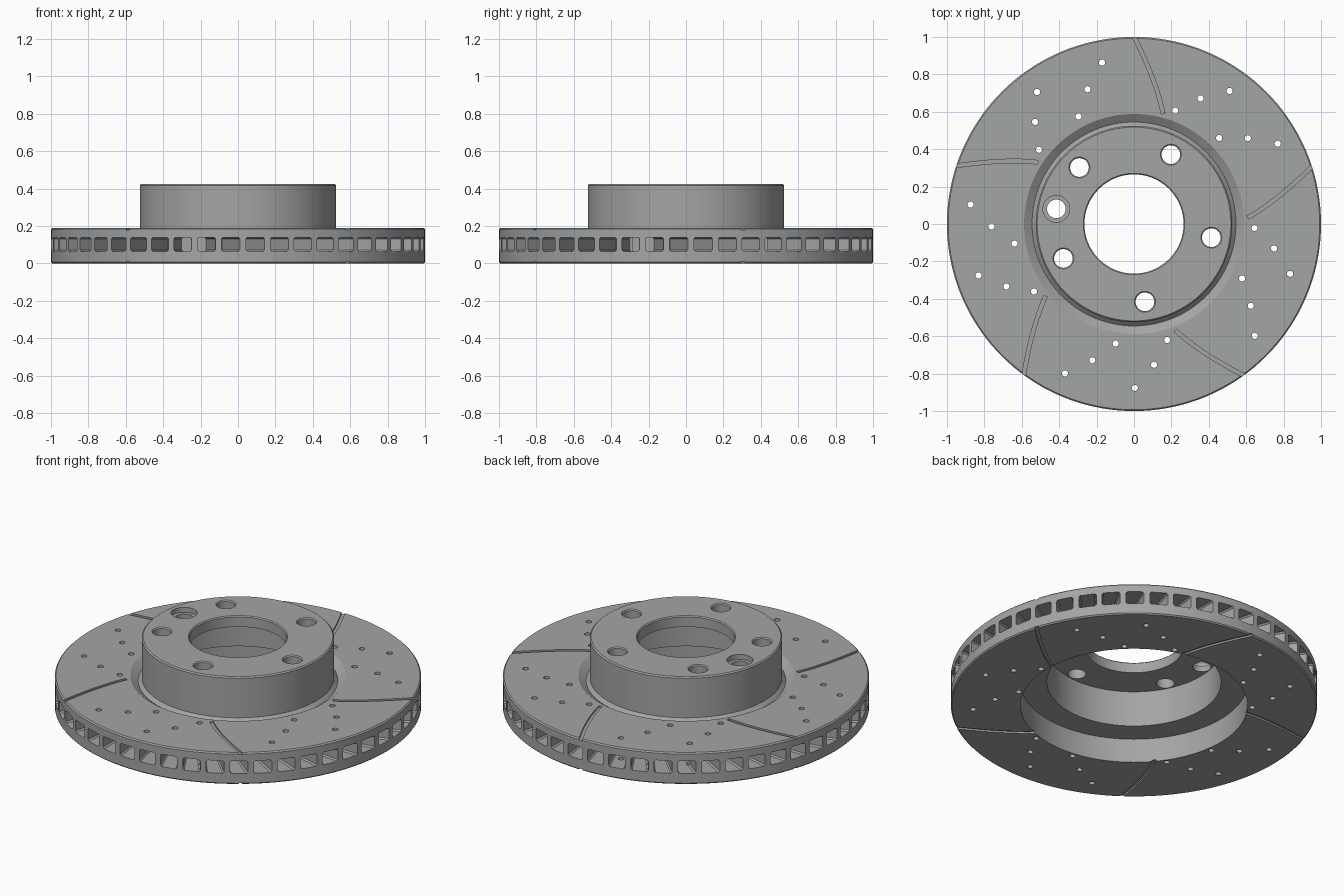
import bpy, bmesh, math
from mathutils import Matrix, Vector

if "Cube" in bpy.data.objects:
    bpy.data.objects.remove(bpy.data.objects["Cube"])

TAU = 2 * math.pi
rad = math.radians

metal = bpy.data.materials.new("cast_metal_grey")
metal.diffuse_color = (0.37, 0.38, 0.375, 1)
metal.use_nodes = True
metal.node_tree.nodes["Principled BSDF"].inputs["Base Color"].default_value = metal.diffuse_color


def make_object(name, bm):
    bmesh.ops.recalc_face_normals(bm, faces=bm.faces)
    me = bpy.data.meshes.new(name)
    bm.to_mesh(me)
    bm.free()
    ob = bpy.data.objects.new(name, me)
    bpy.context.collection.objects.link(ob)
    return ob


def polar(r, a):
    return Vector((r * math.cos(a), r * math.sin(a), 0))


def cylinder(bm, r, pos, z0, z1, segs, r_top=None):
    bmesh.ops.create_cone(bm, cap_ends=True, segments=segs, radius1=r,
                          radius2=r if r_top is None else r_top, depth=z1 - z0,
                          matrix=Matrix.Translation((pos.x, pos.y, (z0 + z1) / 2)))


def loft(bm, rings):
    # closed solid through equal-length rings of points
    vs = [[bm.verts.new(p) for p in ring] for ring in rings]
    n = len(vs[0])
    for a, b in zip(vs, vs[1:]):
        for i in range(n):
            bm.faces.new((a[i], a[(i + 1) % n], b[(i + 1) % n], b[i]))
    bm.faces.new(vs[0])
    bm.faces.new(vs[-1])


# disc and hat: one revolved closed profile (radius, height)
profile = [(.265, .36), (.475, .36), (.475, .145), (.62, .145), (.62, 0), (.993, 0),
           (1, .007), (1, .183), (.993, .19), (.588, .19), (.545, .16), (.525, .18),
           (.525, .418), (.518, .425), (.271, .425), (.265, .419)]
SEGS = 144
bm = bmesh.new()
cols = [[bm.verts.new(polar(r, TAU * k / SEGS) + Vector((0, 0, z))) for r, z in profile]
        for k in range(SEGS)]
for k in range(SEGS):
    a, b = cols[k], cols[(k + 1) % SEGS]
    for i in range(len(profile)):
        j = (i + 1) % len(profile)
        bm.faces.new((a[i], b[i], b[j], a[j]))
disc = make_object("brake_disc", bm)
disc.data.materials.append(metal)

# cooling vents: 48 slanted tapering pockets with clipped corners
bm = bmesh.new()


def vent_ring(r, ang, w):
    t = polar(1, ang + math.pi / 2)
    h, c, zc = .0375, .008, .1025
    pts = [(w - c, -h), (w, -h + c), (w, h - c), (w - c, h),
           (-w + c, h), (-w, h - c), (-w, -h + c), (-w + c, -h)]
    return [polar(r, ang) + t * x + Vector((0, 0, zc + z)) for x, z in pts]


for k in range(48):
    a = rad(-92.25 + 7.5 * k)
    loft(bm, [vent_ring(1.04, a + rad(.6), .052), vent_ring(.82, a - rad(3), .038),
              vent_ring(.66, a - rad(7.5), .027)])
vents = make_object("vent_cutter", bm)

# through holes: drilled pattern, bolt holes and locating hole
bm = bmesh.new()
drill = [(.88, 29.2), (.876, 54.3), (.76, 62.1), (.762, 37), (.645, 70), (.647, 45.3)]
for k in range(5):
    for r, a in drill:
        cylinder(bm, .0165, polar(r, rad(a + 72 * k)), -.1, .3, 16)
    cylinder(bm, .05, polar(.42, rad(62 + 72 * k)), .3, .5, 32)
cylinder(bm, .05, polar(.423, rad(169)), .3, .5, 32)
holes = make_object("hole_cutter", bm)

# counterbore of the locating hole and small chamfers on the bolt holes
bm = bmesh.new()
cylinder(bm, .072, polar(.423, rad(169)), .395, .5, 32)
for k in range(5):
    cylinder(bm, .049, polar(.42, rad(62 + 72 * k)), .418, .429, 32, .06)
bores = make_object("counterbore_cutter", bm)

# curved wiping grooves on both friction faces
bm = bmesh.new()
p0, p1, p2 = Vector((-.004, 1.012, 0)), Vector((.1225, .76, 0)), Vector((.155, .59, 0))
for k in range(5):
    rot = Matrix.Rotation(rad(72 * k), 3, 'Z')
    for z0, z1 in ((-.05, .01), (.18, .25)):
        rings = []
        for i in range(13):
            t = i / 12
            p = p0 * (1 - t) ** 2 + p1 * 2 * t * (1 - t) + p2 * t * t
            d = ((p1 - p0) * (1 - t) + (p2 - p1) * t).normalized()
            s = Vector((-d.y, d.x, 0)) * .01
            rings.append([rot @ (p + s * e + Vector((0, 0, z)))
                          for e, z in ((-1, z0), (1, z0), (1, z1), (-1, z1))])
        loft(bm, rings)
grooves = make_object("groove_cutter", bm)

# cut everything, then bake the result and drop the cutters
cutters = [vents, grooves, holes, bores]
for c in cutters:
    c.hide_render = True
    m = disc.modifiers.new(c.name, 'BOOLEAN')
    m.operation = 'DIFFERENCE'
    m.solver = 'EXACT'
    m.object = c
dg = bpy.context.evaluated_depsgraph_get()
baked = bpy.data.meshes.new_from_object(disc.evaluated_get(dg))
disc.modifiers.clear()
disc.data = baked
for c in cutters:
    bpy.data.objects.remove(c)
baked.materials.clear()
baked.materials.append(metal)
for p in baked.polygons:
    p.material_index = 0

bpy.ops.object.select_all(action='DESELECT')
disc.select_set(True)
bpy.context.view_layer.objects.active = disc
bpy.ops.object.shade_smooth_by_angle(angle=rad(25))
